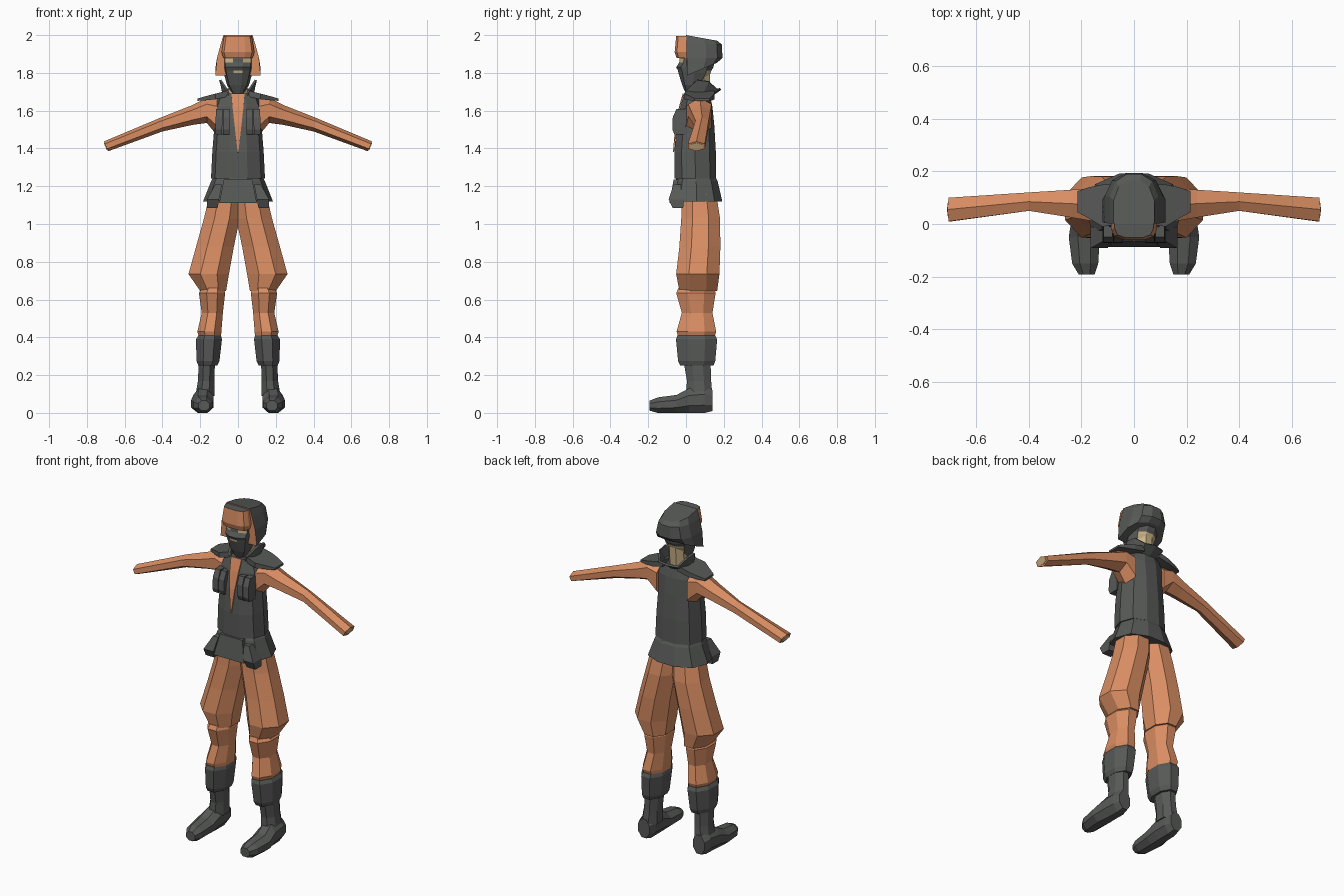
import bpy, bmesh, math

def material(name, rgb):
    m = bpy.data.materials.new(name)
    m.diffuse_color = (*rgb, 1)
    return m

ORANGE = material("orange cloth", (0.70, 0.27, 0.125))
DARK = material("dark grey cloth", (0.095, 0.10, 0.095))
SKIN = material("tan skin", (0.60, 0.46, 0.25))

def mirrored(half):
    return half + [(-u, v) for u, v in reversed(half)]

OCT = [(math.cos(a) / math.cos(math.pi / 8), math.sin(a) / math.cos(math.pi / 8))
       for a in (math.pi / 8 + k * math.pi / 4 for k in range(8))]
HEX = [(math.sin(a) / 0.866, math.cos(a)) for a in (k * math.pi / 3 for k in range(6))]
TORSO = mirrored([(.35, -1), (.85, -.65), (1, 0), (.8, .7), (.3, 1)])
FACE = mirrored([(.3, -1), (.8, -.75), (1, 0), (.8, .7), (.3, 1)])
HOOD = mirrored([(.5, -1), (1, -.98), (1, .1), (.75, .72), (.3, 1)])
BOX = [(-1, -1), (1, -1), (1, 1), (-1, 1)]

def mesh(name, verts, faces, mats, rule=None, thick=0):
    bm = bmesh.new()
    vs = [bm.verts.new(v) for v in verts]
    for f in faces:
        bm.faces.new([vs[i] for i in f])
    bmesh.ops.recalc_face_normals(bm, faces=bm.faces)
    if rule:
        for f in bm.faces:
            f.material_index = rule(f.calc_center_median(), f.normal)
    me = bpy.data.meshes.new(name)
    bm.to_mesh(me)
    bm.free()
    for m in mats:
        me.materials.append(m)
    ob = bpy.data.objects.new(name, me)
    bpy.context.collection.objects.link(ob)
    if thick:
        s = ob.modifiers.new("thickness", 'SOLIDIFY')
        s.thickness, s.offset = thick, 0
    return ob

def stack(name, rows, mats, prof=OCT, axis='z', rule=None, pair=False):
    """Loft cross-sections; row = (position, u0, u1, v0, v1[, tilt])."""
    for s in ((1, -1) if pair else (1,)):
        verts = []
        for w, u0, u1, v0, v1, *t in rows:
            for pu, pv in prof:
                u = (u0 + u1) / 2 + pu * (u1 - u0) / 2
                v = (v0 + v1) / 2 + pv * (v1 - v0) / 2
                ww = w + (t[0] * pv if t else 0)
                x, y, z = {'z': (u, v, ww), 'y': (u, ww, v), 'x': (ww, u, v)}[axis]
                verts.append((s * x, y, z))
        n, k = len(prof), len(rows)
        faces = [(r * n + i, r * n + (i + 1) % n, (r + 1) * n + (i + 1) % n, (r + 1) * n + i)
                 for r in range(k - 1) for i in range(n)]
        faces += [tuple(range(n)), tuple(range((k - 1) * n, k * n))]
        full = name + (("_left" if s > 0 else "_right") if pair else "")
        mesh(full, verts, faces, mats, rule)

def sym(rows):
    """Rows (z, half width, y0, y1[, tilt]) centred on x = 0."""
    return [(r[0], -r[1], r[1], *r[2:]) for r in rows]

# Legs and boots
stack("baggy_trouser", [(1.16, -.02, .15, -.02, .16), (1.03, -.01, .18, -.025, .18),
      (.88, .022, .222, -.035, .182), (.735, .048, .262, -.052, .177),
      (.645, .063, .20, -.035, .165)], [ORANGE], pair=True)
stack("lower_trouser", [(.66, .075, .19, -.04, .15), (.635, .068, .207, -.052, .157),
      (.53, .08, .192, -.022, .14), (.43, .088, .215, -.05, .16),
      (.40, .09, .205, -.04, .15)], [ORANGE], pair=True)
stack("boot_cuff", [(.41, .09, .21, -.045, .155), (.39, .085, .222, -.053, .165),
      (.275, .098, .22, -.042, .155), (.25, .11, .21, -.03, .145)], [DARK], pair=True)
stack("boot_shaft", [(.27, .122, .208, -.012, .13), (.17, .125, .212, .005, .133),
      (.09, .125, .225, 0, .14)], [DARK], pair=True)
stack("boot_foot", [(-.192, .15, .21, .012, .065), (-.15, .136, .235, 0, .082),
      (-.05, .13, .248, 0, .095), (.015, .13, .238, 0, .13), (.10, .132, .232, 0, .14),
      (.14, .145, .22, .01, .12)], [DARK], axis='y', pair=True)

# Jacket skirt with front flaps
stack("skirt", sym([(1.24, .135, -.052, .16), (1.225, .143, -.06, .168),
      (1.12, .185, -.08, .192)]), [DARK], TORSO)
stack("front_panel", sym([(1.235, .075, -.066, -.03), (1.11, .10, -.087, -.04)]), [DARK], BOX)
stack("skirt_flap", [(1.21, .085, .12, -.066, -.02), (1.13, .10, .165, -.092, -.01),
      (1.085, .108, .165, -.07, -.015)], [DARK], BOX, pair=True)

# Vest, neckline and pouches
VEST = [(1.24, .143, -.06, .16), (1.38, .136, -.062, .158), (1.52, .125, -.05, .15),
        (1.62, .13, -.03, .14), (1.69, .10, -.01, .125)]
stack("vest", sym(VEST), [DARK], TORSO)
widths = [.002, .018, .029, .035]
vpts = [(s * w, r[2] - .004, r[0]) for w, r in zip(widths, VEST[1:]) for s in (-1, 1)]
mesh("open_neckline", vpts, [(2 * i, 2 * i + 1, 2 * i + 3, 2 * i + 2) for i in range(3)],
     [ORANGE], thick=.006)
for i, x in enumerate((.062, .102)):
    stack(f"pouch_{i + 1}", [(1.475, x - .016, x + .018, -.062, 0),
          (1.50, x - .018, x + .018, -.072, 0), (1.565, x - .02, x + .016, -.07, 0),
          (1.61, x - .02, x + .014, -.05, 0)], [DARK], BOX, pair=True)

# Sleeves, wrists and shoulder pads
stack("sleeve", [(.10, 0, .135, 1.455, 1.675), (.165, .012, .135, 1.535, 1.668),
      (.24, .025, .13, 1.525, 1.63), (.40, .05, .12, 1.49, 1.567),
      (.699, .01, .10, 1.385, 1.437, .011)], [ORANGE], HEX, 'x', pair=True)
stack("wrist", [(.66, .025, .085, 1.405, 1.44, .008), (.703, .022, .088, 1.393, 1.429, .008)],
      [SKIN], HEX, 'x', pair=True)
stack("shoulder_pad", [(.05, .0, .15, 1.675, 1.708), (.12, -.01, .15, 1.66, 1.69),
      (.17, .02, .14, 1.655, 1.677), (.215, .045, .125, 1.652, 1.664)],
      [DARK], BOX, 'x', pair=True)

# Flared collar
low = [(0, .125, 1.675), (.05, .115, 1.675), (.075, .085, 1.68), (.072, .04, 1.68), (.045, -.005, 1.68)]
top = [(0, .183, 1.715), (.06, .168, 1.712), (.09, .12, 1.755), (.094, .06, 1.763), (.055, .0, 1.705)]
both = [[(-x, y, z) for x, y, z in reversed(r[1:])] + r for r in (low, top)]
mesh("collar", both[0] + both[1], [(i, i + 1, i + 10, i + 9) for i in range(8)], [DARK], thick=.012)

# Neck and masked head with eye openings
stack("neck", [(1.66, -.05, .05, .01, .12), (1.82, -.05, .05, .02, .13)], [SKIN])

def face_rule(c, n):
    eye = 1.852 < c.z < 1.88 and .02 < abs(c.x) < .07 and c.y < 0
    mouth = 1.80 < c.z < 1.815 and abs(c.x) < .02 and c.y < 0
    nape = c.y > .09 and c.z < 1.82
    return 1 if eye or mouth or nape else 0

stack("masked_head", sym([(1.688, .028, .0, .06), (1.735, .058, -.02, .09), (1.80, .076, -.04, .13),
      (1.813, .079, -.043, .135), (1.83, .082, -.052, .145), (1.855, .085, -.036, .15),
      (1.876, .085, -.034, .15), (1.94, .08, -.034, .15)]), [DARK, SKIN], FACE, rule=face_rule)

# Hood with orange front edge, and turned-up brim
stack("hood", sym([(1.82, .12, .005, .165, .034), (1.88, .111, .002, .193), (1.95, .092, 0, .19),
      (1.985, .077, 0, .165, -.015)]), [DARK, ORANGE], HOOD,
      rule=lambda c, n: 1 if n.y < -.8 else 0)
stack("brim", sym([(1.88, .078, -.05, .02), (1.91, .087, -.06, .02), (1.995, .074, -.052, .02)]),
      [ORANGE, DARK], mirrored([(.45, -1), (.85, -.7), (1, 0), (1, 1)]),
      rule=lambda c, n: 1 if n.z > .8 else 0)
